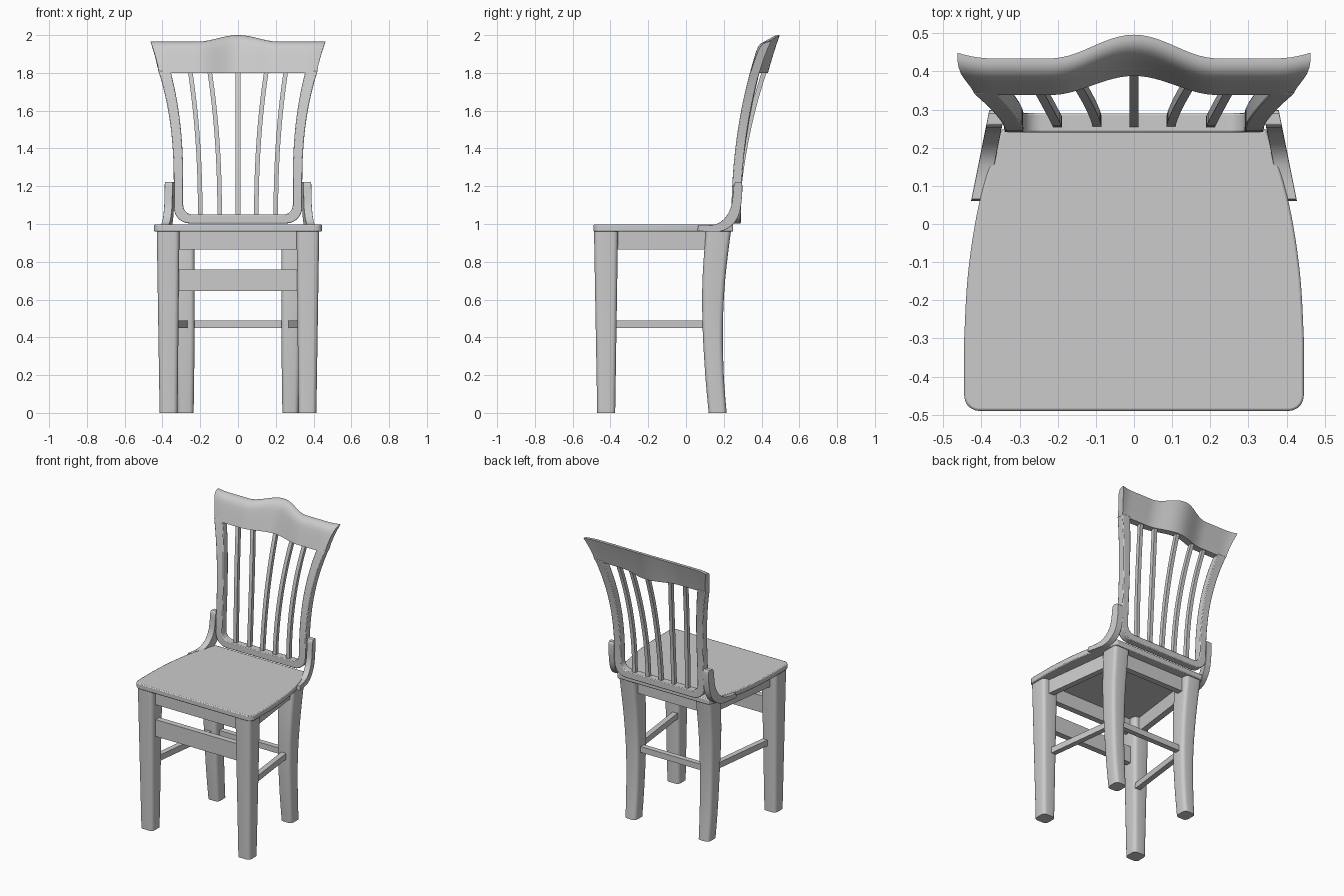
import bpy, bmesh
from math import sin, cos, pi

if "Cube" in bpy.data.objects:
    bpy.data.objects.remove(bpy.data.objects["Cube"])


def loft(name, sections, bevel=0.0):
    """Skin equal-length closed cross-sections and cap both ends."""
    bm = bmesh.new()
    rings = [[bm.verts.new(p) for p in s] for s in sections]
    n = len(rings[0])
    for a, b in zip(rings, rings[1:]):
        for i in range(n):
            j = (i + 1) % n
            bm.faces.new((a[i], a[j], b[j], b[i]))
    bm.faces.new(rings[0])
    bm.faces.new(rings[-1])
    bmesh.ops.recalc_face_normals(bm, faces=bm.faces[:])
    me = bpy.data.meshes.new(name)
    bm.to_mesh(me)
    bm.free()
    ob = bpy.data.objects.new(name, me)
    bpy.context.collection.objects.link(ob)
    if bevel:
        m = ob.modifiers.new("bevel", 'BEVEL')
        m.width, m.segments, m.limit_method = bevel, 2, 'ANGLE'
        m.angle_limit = 0.9
    bpy.ops.object.select_all(action='DESELECT')
    ob.select_set(True)
    bpy.context.view_layer.objects.active = ob
    bpy.ops.object.shade_smooth_by_angle(angle=0.6)
    return ob


def spline(pts, steps=5):
    """Catmull-Rom sampling through tuples of any size."""
    P = [pts[0]] + list(pts) + [pts[-1]]
    out = []
    for a, b, c, d in zip(P, P[1:], P[2:], P[3:]):
        for k in range(steps):
            t = k / steps
            out.append(tuple(0.5 * (2*q + (r-p)*t + (2*p-5*q+4*r-s)*t*t + (3*q-p-3*r+s)*t**3)
                             for p, q, r, s in zip(a, b, c, d)))
    return out + [pts[-1]]


def rounded_rect(x0, x1, y0, y1, z, r=0.024, n=4):
    pts = []
    for k, (cx, cy) in enumerate(((x1-r, y1-r), (x0+r, y1-r), (x0+r, y0+r), (x1-r, y0+r))):
        for i in range(n + 1):
            a = pi/2 * (k + i/n)
            pts.append((cx + r*cos(a), cy + r*sin(a), z))
    return pts


def beam(name, p, q, w, z0, z1):
    """Straight rail between two plan points."""
    dx, dy = q[0]-p[0], q[1]-p[1]
    l = (dx*dx + dy*dy) ** 0.5
    nx, ny = -dy/l*w/2, dx/l*w/2
    return loft(name, [[(x-nx, y-ny, z0), (x+nx, y+ny, z0), (x+nx, y+ny, z1), (x-nx, y-ny, z1)]
                       for x, y in (p, q)])


def flip(sections, s):
    return [[(s*x, y, z) for x, y, z in sec] for sec in sections]


def lean(z):            # front face of the backrest
    return 0.24 + 0.16 * max(0, z - 1) ** 2.2


def bump(x):            # central swell of the crest
    return cos(pi*x/0.44) ** 2 if abs(x) < 0.22 else 0.0


# Seat
half = [(0.405 + 0.04*sin(a*pi/10), -0.45 - 0.04*cos(a*pi/10)) for a in range(6)]
half += spline([(0.445, -0.3), (0.436, -0.14), (0.413, 0.02), (0.38, 0.15), (0.345, 0.25)])
outline = half + [(-x, y) for x, y in reversed(half)]
loft("seat", [[(x, y, z) for x, y in outline] for z in (0.96, 0.998)], 0.006)

# Legs, side rails and arm braces, mirrored
back_leg = spline([(0, .235, .32, .12, .215), (.2, .232, .325, .102, .2), (.45, .23, .33, .088, .195),
                   (.7, .23, .34, .087, .207), (.965, .23, .35, .105, .238)])
brace = spline([(.06, .962, .065, .992), (.13, .96, .125, .993), (.19, .963, .175, 1.006),
                (.245, .995, .213, 1.04), (.28, 1.05, .238, 1.09), (.295, 1.13, .248, 1.15),
                (.298, 1.205, .253, 1.205), (.29, 1.222, .262, 1.222)])
brace_sections = []
for y0, z0, y1, z1 in brace:
    a, b = 0.425 - 0.2*(y0 - 0.07), 0.425 - 0.2*(y1 - 0.07)
    brace_sections.append([(a, y0, z0), (a-.042, y0, z0), (b-.042, y1, z1), (b, y1, z1)])
for s, side in ((1, "right"), (-1, "left")):
    loft("front_leg_" + side, flip([rounded_rect(.32, .415, -.47, -.375, 0),
                                    rounded_rect(.31, .43, -.487, -.36, .965)], s))
    loft("back_leg_" + side, flip([rounded_rect(x0, x1, y0, y1, z)
                                   for z, x0, x1, y0, y1 in back_leg], s))
    beam("side_apron_" + side, (s*.37, -.4), (s*.30, .15), .04, .865, .965)
    beam("side_stretcher_" + side, (s*.345, -.4), (s*.28, .13), .036, .45, .49)
    loft("arm_brace_" + side, flip(brace_sections, s), 0.005)

# Cross rails
beam("front_apron", (-.33, -.43), (.33, -.43), .04, .865, .965)
beam("back_apron", (-.27, .17), (.27, .17), .04, .865, .965)
beam("front_stretcher", (-.33, -.425), (.33, -.425), .04, .645, .76)
beam("back_stretcher", (-.27, .145), (.27, .145), .036, .45, .49)

# U-shaped back frame: inner and outer edge pairs
pairs = [(0, 1.05, 0, 1.003)]
for i in range(9):
    a = pi/2 * i/8
    pairs.append((.24 + .05*sin(a), 1.10 - .05*cos(a), .255 + .085*sin(a), 1.088 - .085*cos(a)))
for i in range(17):
    z = 1.13 + 0.68*i/16
    t = max(0, (z - 1.2)/0.6) ** 2.4
    pairs.append((.29 + .065*t, z, .34 + .078*t, z))
pairs = [(-a, b, -c, d) for a, b, c, d in reversed(pairs[1:])] + pairs
loft("back_frame", [[(xi, lean(zi), zi), (xo, lean(zo), zo),
                     (xo, lean(zo)+.05, zo), (xi, lean(zi)+.05, zi)]
                    for xi, zi, xo, zo in pairs], 0.005)

# Crest rail: wavy in plan and along its top edge
profile = [(0, 0), (.25, 0), (.5, 0), (.7, 0), (.84, .002), (.94, .011), (.985, .022), (1, .034),
           (1, .046), (.75, .046), (.5, .046), (.25, .046), (0, .046)]
crest = []
for i in range(49):
    u = -1 + i/24
    sec = []
    for t, d in profile:
        x = u * (0.419 + 0.044*t**1.4)
        z = 1.8 + t*(0.165 + 0.035*bump(x))
        end = 0.014 * max(0, (abs(x) - 0.37)/0.09)**2
        sec.append((x, lean(z) + 0.05*bump(x) + end + d, z))
    crest.append(sec)
loft("crest_rail", crest)

# Curved back slats
for k, (x0, dx) in enumerate(((-.2, -.055), (-.097, -.055), (0, 0), (.097, .055), (.2, .055))):
    secs = []
    for i in range(17):
        t = i/16
        z = 1.03 + 0.79*t
        x = x0 + dx*t**2.2
        y = lean(z) + 0.026 + 0.05*bump(x)*t
        secs.append([(x-.012, y-.013, z), (x+.012, y-.013, z), (x+.012, y+.013, z), (x-.012, y+.013, z)])
    loft(f"back_slat_{k+1}", secs)
